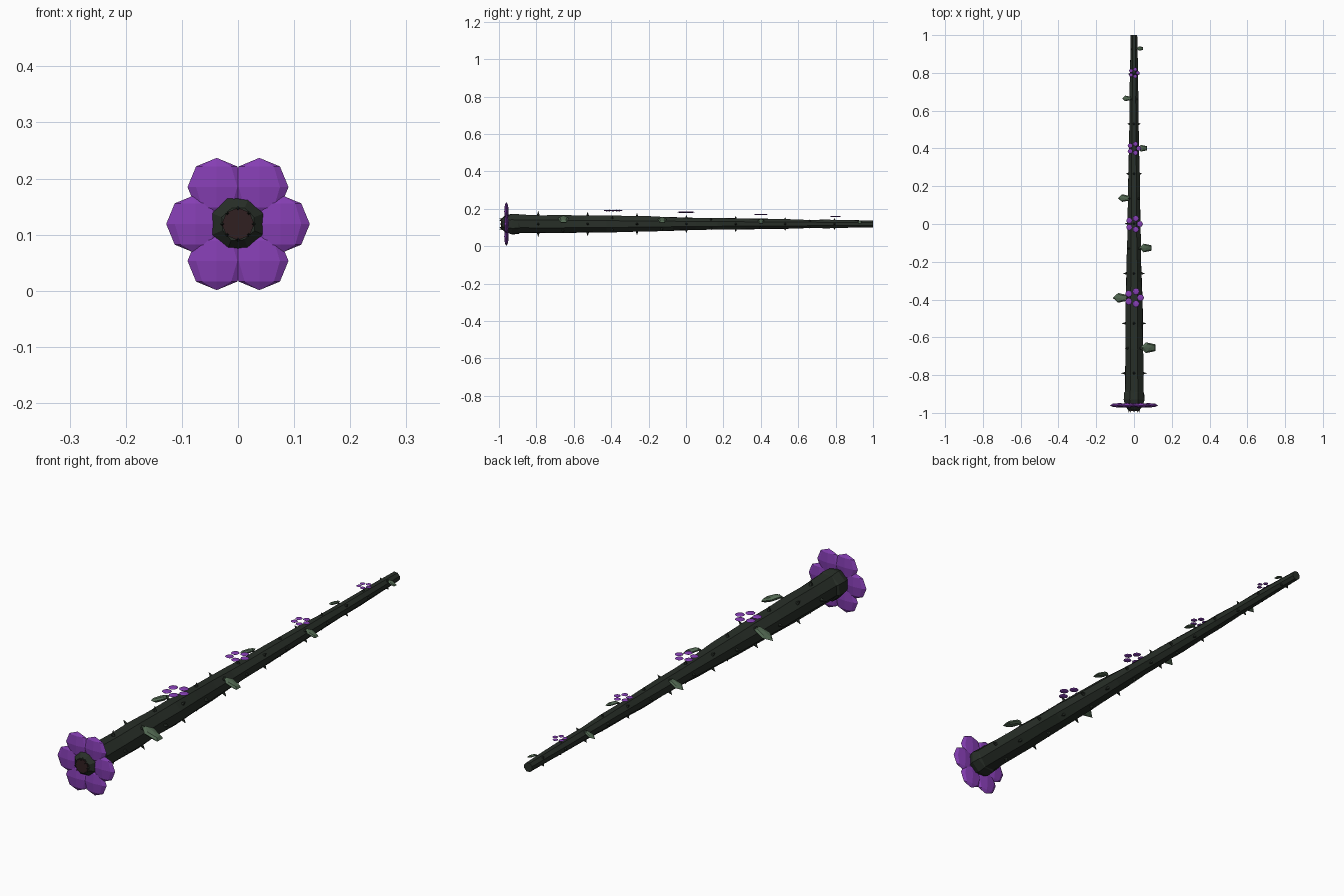
import bpy, bmesh, math, random
from mathutils import Matrix, Vector

random.seed(4)
if "Cube" in bpy.data.objects:
    bpy.data.objects.remove(bpy.data.objects["Cube"])

AXIS_Z = 0.119          # height of the vine's centre line
Y_AXIS = Matrix.Rotation(-math.pi / 2, 4, 'X')   # turns local z into +y
BALL = [(-1, 0), (-0.707, 0.707), (0, 1), (0.707, 0.707), (1, 0)]


def material(name, rgb):
    mat = bpy.data.materials.new(name)
    mat.use_nodes = True
    mat.diffuse_color = (*rgb, 1)
    mat.node_tree.nodes["Principled BSDF"].inputs["Base Color"].default_value = (*rgb, 1)
    return mat


BARK = material("dark vine green", (0.021, 0.028, 0.021))
LEAF = material("leaf green", (0.085, 0.14, 0.085))
PETAL = material("petal purple", (0.235, 0.048, 0.45))
MOUTH = material("dark maroon", (0.03, 0.014, 0.015))


def lathe(bm, profile, sides, matrix, start=0.0, jitter=0.0):
    """Add a turned solid: profile is (height, radius) along local z."""
    rings = []
    for h, r in profile:
        ring = []
        for i in range(sides if r > 0 else 1):
            a = start + math.tau * i / sides
            k = r * (1 + random.uniform(-jitter, jitter))
            ring.append(bm.verts.new(matrix @ Vector((k * math.cos(a), k * math.sin(a), h))))
        rings.append(ring)
    for low, high in zip(rings, rings[1:]):
        for i in range(sides):
            j = (i + 1) % sides
            corners = [low[i % len(low)], low[j % len(low)], high[j % len(high)], high[i % len(high)]]
            bm.faces.new(list(dict.fromkeys(corners)))
    for ring in (rings[0], rings[-1]):
        if len(ring) > 2:
            bm.faces.new(ring)


def finish(bm, name, mat):
    bmesh.ops.recalc_face_normals(bm, faces=bm.faces[:])
    mesh = bpy.data.meshes.new(name)
    bm.to_mesh(mesh)
    bm.free()
    mesh.materials.append(mat)
    obj = bpy.data.objects.new(name, mesh)
    bpy.context.collection.objects.link(obj)
    return obj


def place(x, y, z, scale=(1, 1, 1), turn=None):
    return Matrix.Translation((x, y, z)) @ (turn or Matrix()) @ Matrix.Diagonal((*scale, 1))


def vine_radius(y):
    return 0.036 - 0.0165 * y if y > 0 else 0.036 + 0.008 - 0.010 * y - 0.008 * (1 + y) ** 4


# Tapering, slightly knobbly stem
bm = bmesh.new()
steps = 16
stem = [(-0.9 + 1.9 * i / steps, vine_radius(-0.9 + 1.9 * i / steps)) for i in range(steps + 1)]
lathe(bm, stem, 8, place(0, 0, AXIS_Z, turn=Y_AXIS), math.pi / 8, 0.06)
finish(bm, "vine_stem", BARK)

# Bulb at the front end
bm = bmesh.new()
bulb = [(-0.985, 0.03), (-0.968, 0.047), (-0.93, 0.058), (-0.895, 0.055), (-0.868, 0.036)]
lathe(bm, bulb, 8, place(0, 0, AXIS_Z, turn=Y_AXIS), math.pi / 8, 0.06)
finish(bm, "vine_head", BARK)

# Mouth disc and its ring of small teeth
bm = bmesh.new()
lathe(bm, [(-0.99, 0.029), (-0.98, 0.029)], 8, place(0, 0, AXIS_Z, turn=Y_AXIS))
finish(bm, "mouth", MOUTH)
bm = bmesh.new()
for i in range(8):
    a = math.tau * i / 8
    lathe(bm, [(-0.012, 0), (0.006, 0.005)], 4,
          place(0.027 * math.cos(a), -0.988, AXIS_Z + 0.027 * math.sin(a), turn=Y_AXIS))
finish(bm, "mouth_teeth", BARK)

# Six large petals around the head
bm = bmesh.new()
for i in range(6):
    a = math.tau * i / 6
    lathe(bm, BALL, 8, place(0.076 * math.cos(a), -0.96, AXIS_Z + 0.076 * math.sin(a),
                             (0.052, 0.012, 0.052)))
finish(bm, "head_petals", PETAL)

# Little five-petal blossoms along the top
for n, (y, z, size) in enumerate([(-0.39, 0.191, 0.053), (0, 0.182, 0.047),
                                  (0.4, 0.17, 0.038), (0.8, 0.159, 0.03)]):
    bm = bmesh.new()
    for i in range(5):
        a = math.tau * i / 5
        lathe(bm, BALL, 8, place(0.65 * size * math.cos(a), y + 0.65 * size * math.sin(a), z,
                                 (0.35 * size, 0.35 * size, 0.08 * size)))
    finish(bm, f"blossom_{n + 1}", PETAL)

# Drooping leaves on alternating sides
for n in range(7):
    y = -0.655 + 0.264 * n
    side = 1 if n % 2 == 0 else -1
    k = 1 - 0.096 * n
    r = vine_radius(y)
    bm = bmesh.new()
    lathe(bm, BALL, 5, place(side * (r + 0.027 * k), y, AXIS_Z + 0.5 * r,
                             (0.05 * k, 0.03 * k, 0.011 * k),
                             Matrix.Rotation(side * math.radians(24), 4, 'Y')), math.pi)
    finish(bm, f"leaf_{n + 1}", LEAF)

# Rings of small thorns, each turned from the last
bm = bmesh.new()
for n in range(14):
    y = -0.79 + 0.132 * n
    r = vine_radius(y)
    for i in range(4):
        a = math.tau * (i + (n % 2) / 2) / 4
        turn = Matrix.Rotation(math.pi / 2 - a, 4, 'Y')
        lathe(bm, [(-0.006, 0.008), (0.35 * r, 0)], 5,
              place(r * math.cos(a), y, AXIS_Z + r * math.sin(a), turn=turn))
finish(bm, "thorns", BARK)
